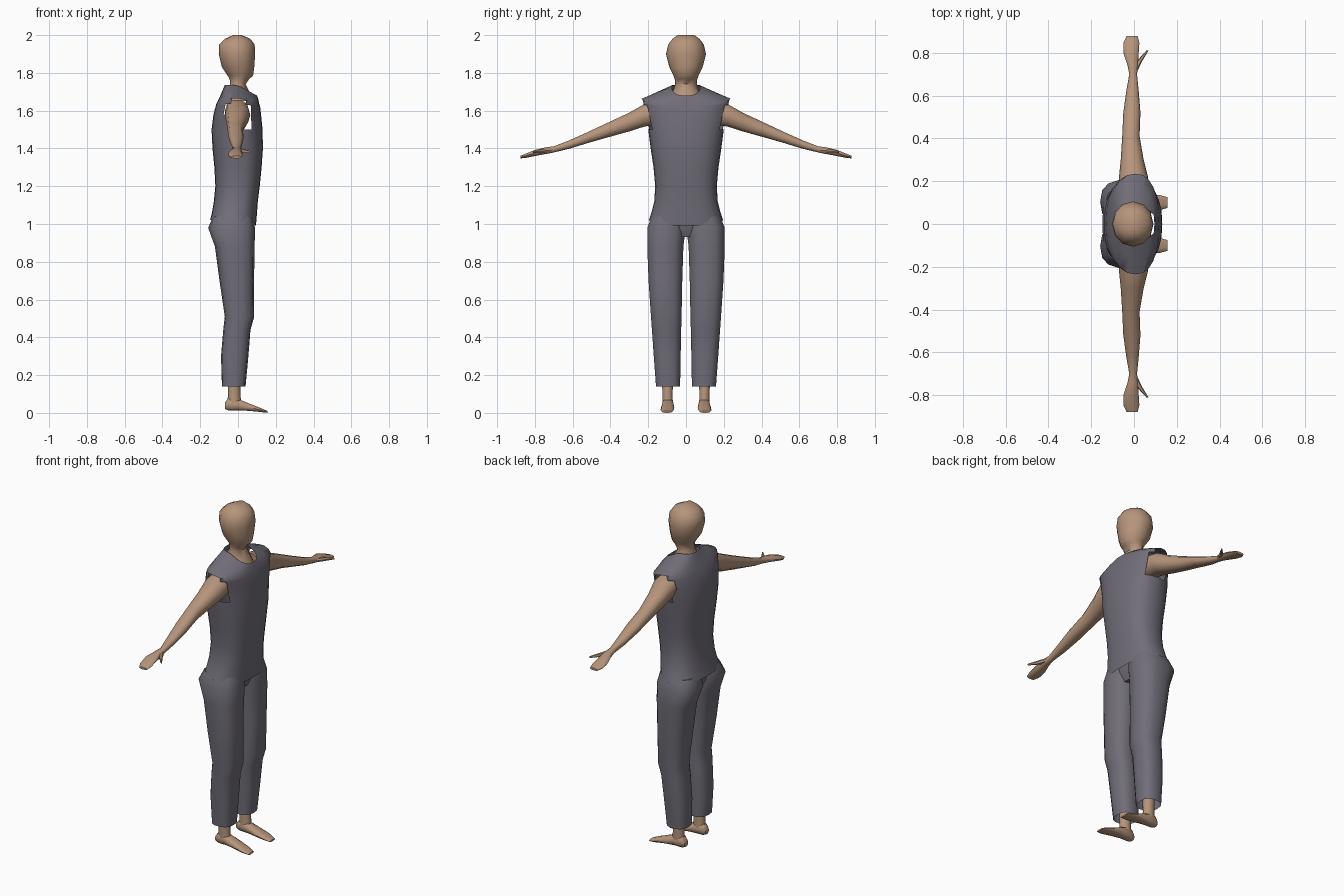
import bpy, bmesh, math

if "Cube" in bpy.data.objects:
    bpy.data.objects.remove(bpy.data.objects["Cube"])

def material(name, rgb):
    m = bpy.data.materials.new(name)
    m.diffuse_color = (*rgb, 1)
    m.use_nodes = True
    m.node_tree.nodes["Principled BSDF"].inputs["Base Color"].default_value = m.diffuse_color
    return m

SKIN = material("skin tan", (0.47, 0.30, 0.20))
CLOTH = material("cloth grey", (0.165, 0.155, 0.19))

def oval(a0, a1, b0, b1, n, p):
    """Rounded (superellipse) section filling the box a0..a1, b0..b1."""
    pts = []
    for i in range(n):
        t = 2 * math.pi * i / n
        c, s = math.cos(t), math.sin(t)
        u = math.copysign(abs(c) ** (2 / p), c)
        v = math.copysign(abs(s) ** (2 / p), s)
        pts.append(((a0 + a1) / 2 + u * (a1 - a0) / 2, (b0 + b1) / 2 + v * (b1 - b0) / 2))
    return pts

def loft(name, rings, mat, cap_start=True, cap_end=True, hole=None):
    bm = bmesh.new()
    rows = [[bm.verts.new(p) for p in r] for r in rings]
    n = len(rows[0])
    for a, b in zip(rows, rows[1:]):
        for i in range(n):
            j = (i + 1) % n
            bm.faces.new((a[i], a[j], b[j], b[i]))
    if cap_start:
        bm.faces.new(rows[0][::-1])
    if cap_end:
        bm.faces.new(rows[-1])
    bmesh.ops.recalc_face_normals(bm, faces=bm.faces)
    if hole:
        gone = [f for f in bm.faces if hole(f.calc_center_median())]
        bmesh.ops.delete(bm, geom=gone, context='FACES')
    me = bpy.data.meshes.new(name)
    bm.to_mesh(me)
    bm.free()
    me.materials.append(mat)
    ob = bpy.data.objects.new(name, me)
    bpy.context.collection.objects.link(ob)
    return ob

def loft_z(name, rows, mat, n, p=2, s=1, **kw):
    """Rows are z, x0, x1, y0, y1."""
    return loft(name, [[(x, s * y, z) for x, y in oval(x0, x1, y0, y1, n, p)]
                       for z, x0, x1, y0, y1 in rows], mat, **kw)

def loft_y(name, rows, mat, n, s):
    """Rows are y, x0, x1, z0, z1."""
    return loft(name, [[(x, s * y, z) for x, z in oval(x0, x1, z0, z1, n, 2.2)]
                       for y, x0, x1, z0, z1 in rows], mat)

def loft_x(name, rows, mat, n, s):
    """Rows are x, y0, y1, z0, z1."""
    return loft(name, [[(x, s * y, z) for y, z in oval(y0, y1, z0, z1, n, 2.5)]
                       for x, y0, y1, z0, z1 in rows], mat)

# head and neck
head = [(1.65, -.08, .085, .09), (1.70, -.06, .06, .07), (1.74, -.042, .04, .057),
        (1.768, -.044, .06, .06), (1.785, -.055, .08, .066), (1.83, -.085, .086, .088),
        (1.90, -.102, .091, .106), (1.95, -.100, .088, .094), (1.98, -.07, .066, .072),
        (2.0, -.025, .02, .045)]
loft_z("head", [(z, a, b, -w, w) for z, a, b, w in head], SKIN, 12)

# shirt: z, back x, front x, half width, drop towards the front
shirt = [(1.02, -.148, .095, .197, .3), (1.06, -.138, .10, .183, .1), (1.12, -.128, .105, .168, 0),
         (1.20, -.12, .115, .163, 0), (1.30, -.125, .125, .172, 0), (1.40, -.135, .132, .187, 0),
         (1.50, -.14, .13, .20, 0), (1.58, -.13, .122, .218, 0), (1.635, -.115, .117, .23, .1),
         (1.665, -.10, .112, .235, .25), (1.70, -.085, .107, .155, .35), (1.735, -.07, .10, .075, .55)]

def armhole(c):
    return abs(c.y) > .17 and (c.x / .072) ** 2 + ((c.z - 1.58) / .085) ** 2 < 1

loft("shirt", [[(x, y, z - drop * max(x, 0)) for x, y in oval(a, b, -w, w, 24, 2.5)]
               for z, a, b, w, drop in shirt], CLOTH, cap_start=False, cap_end=False, hole=armhole)

# seat of the trousers, joining both legs
loft_z("trouser_seat", [(.93, -.09, .05, -.10, .10), (.98, -.12, .07, -.16, .16),
                        (1.05, -.12, .08, -.165, .165)], CLOTH, 16, 3)

for s, side in ((-1, "right"), (1, "left")):
    # trouser leg, open at the cuff
    loft_z(side + "_trouser_leg", [
        (.14, -.085, .04, .03, .16), (.30, -.09, .055, .027, .172), (.44, -.078, .066, .024, .182),
        (.51, -.07, .086, .022, .187), (.70, -.098, .085, .018, .20), (.88, -.122, .088, .012, .207),
        (.98, -.158, .09, 0, .207), (1.04, -.132, .08, 0, .183)],
        CLOTH, 14, 2.6, s, cap_start=False)
    # ankle and foot
    loft_z(side + "_ankle", [(.04, -.06, .02, .067, .125), (.09, -.053, .013, .07, .126),
                             (.22, -.055, .012, .065, .13)], SKIN, 10, 2, s)
    loft_x(side + "_foot", [
        (-.07, .08, .115, .02, .055), (-.05, .07, .125, .012, .08), (0, .065, .127, .012, .075),
        (.06, .062, .132, .01, .05), (.12, .065, .135, .004, .026), (.157, .075, .125, 0, .01)],
        SKIN, 10, s)
    # arm and hand
    loft_y(side + "_arm", [
        (.12, -.07, .06, 1.53, 1.66), (.22, -.07, .065, 1.513, 1.638), (.30, -.062, .045, 1.488, 1.592),
        (.41, -.055, .026, 1.458, 1.54), (.52, -.05, .03, 1.427, 1.488), (.62, -.036, .022, 1.397, 1.443),
        (.70, -.022, .014, 1.378, 1.412), (.74, -.03, .02, 1.37, 1.407), (.80, -.05, .022, 1.359, 1.393),
        (.845, -.05, .025, 1.35, 1.374), (.877, -.035, .017, 1.347, 1.361)], SKIN, 10, s)
    # thumb
    loft_y(side + "_thumb", [(.71, -.01, .014, 1.38, 1.402), (.76, .012, .038, 1.375, 1.398),
                             (.81, .058, .068, 1.376, 1.386)], SKIN, 6, s)

# smooth shading with sharp hems
bpy.ops.object.select_all(action='SELECT')
bpy.context.view_layer.objects.active = bpy.data.objects["head"]
bpy.ops.object.shade_smooth_by_angle(angle=math.radians(50))
